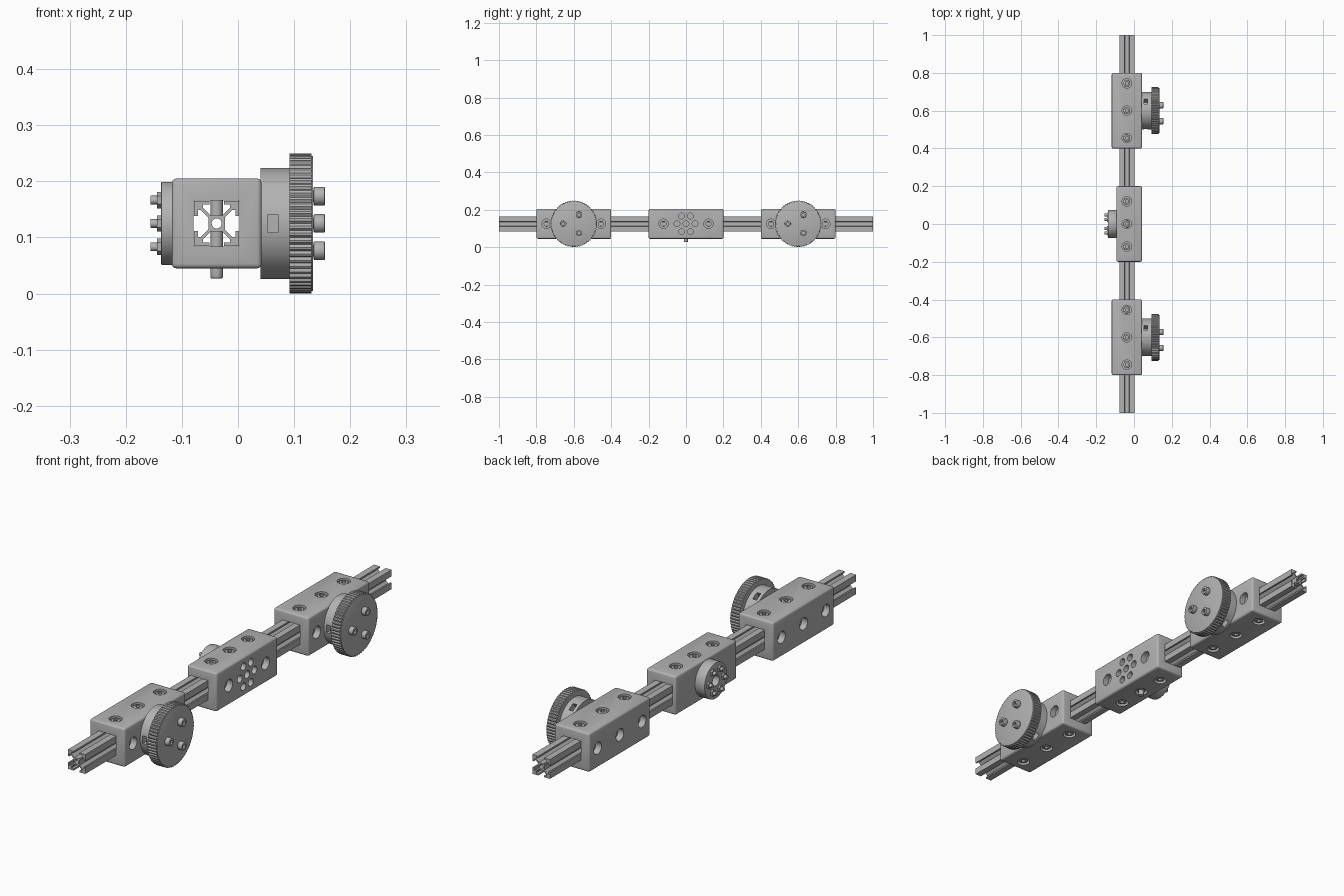
import bpy, bmesh
from math import sin, cos, pi, radians
from mathutils import Vector, Matrix

cube = bpy.data.objects.get("Cube")
if cube:
    bpy.data.objects.remove(cube, do_unlink=True)

grey = bpy.data.materials.new("machined grey")
grey.use_nodes = True
grey.diffuse_color = (0.45, 0.45, 0.45, 1)
grey.node_tree.nodes["Principled BSDF"].inputs["Base Color"].default_value = grey.diffuse_color

CX, CZ = -0.038, 0.125      # axis of the rail
TOP, BOTTOM = 0.205, 0.045  # block faces
RIGHT = 0.042


def add(name, bm):
    bmesh.ops.recalc_face_normals(bm, faces=bm.faces)
    mesh = bpy.data.meshes.new(name)
    bm.to_mesh(mesh)
    bm.free()
    mesh.materials.append(grey)
    ob = bpy.data.objects.new(name, mesh)
    bpy.context.collection.objects.link(ob)
    return ob


def activate(ob):
    bpy.ops.object.select_all(action='DESELECT')
    ob.select_set(True)
    bpy.context.view_layer.objects.active = ob


def smooth(ob):
    activate(ob)
    bpy.ops.object.shade_smooth_by_angle(angle=radians(35))
    return ob


def cut(ob, cutters):
    for c in cutters:
        mod = ob.modifiers.new("cut", 'BOOLEAN')
        mod.operation, mod.solver, mod.object = 'DIFFERENCE', 'EXACT', c
        activate(ob)
        bpy.ops.object.modifier_apply(modifier=mod.name)
        bpy.data.objects.remove(c, do_unlink=True)
    return ob


def rod(name, start, end, radius, sides=32, bevel=0):
    a, b = Vector(start), Vector(end)
    turn = (b - a).to_track_quat('Z', 'Y').to_matrix().to_4x4()
    bm = bmesh.new()
    bmesh.ops.create_cone(bm, cap_ends=True, segments=sides, radius1=radius, radius2=radius,
                          depth=(b - a).length, matrix=Matrix.Translation((a + b) / 2) @ turn)
    if bevel:
        rims = [e for f in bm.faces if len(f.verts) > 4 for e in f.edges]
        bmesh.ops.bevel(bm, geom=rims, offset=bevel, segments=2, profile=0.5, affect='EDGES')
    return add(name, bm)


def box(name, low, high, bevel=0, matrix=Matrix()):
    lo, hi = Vector(low), Vector(high)
    bm = bmesh.new()
    bmesh.ops.create_cube(bm, size=1, matrix=matrix @ Matrix.Translation((lo + hi) / 2)
                          @ Matrix.Diagonal((*(hi - lo), 1)))
    if bevel:
        bmesh.ops.bevel(bm, geom=bm.edges[:], offset=bevel, segments=3, profile=0.5, affect='EDGES')
    return add(name, bm)


def prism(name, points, step):
    bm = bmesh.new()
    face = bm.faces.new([bm.verts.new(p) for p in points])
    new = bmesh.ops.extrude_face_region(bm, geom=[face])["geom"]
    bmesh.ops.translate(bm, vec=step, verts=[v for v in new if isinstance(v, bmesh.types.BMVert)])
    return add(name, bm)


def join(parts):
    activate(parts[0])
    for p in parts:
        p.select_set(True)
    bpy.ops.object.join()
    return parts[0]


# Socket head bolt, top of head at its origin and shaft along -z
head = cut(rod("socket_bolt", (0, 0, -0.022), (0, 0, 0), 0.018, 28, 0.002),
           [rod("socket", (0, 0, -0.012), (0, 0, 0.01), 0.0095, 6)])
bolt_mesh = smooth(join([head, rod("shaft", (0, 0, -0.064), (0, 0, -0.021), 0.011, 20)])).data
bpy.data.objects.remove(head)


def bolt(name, place, outward, scale=1):
    ob = bpy.data.objects.new(name, bolt_mesh)
    ob.matrix_world = (Matrix.Translation(place) @ Vector(outward).to_track_quat('Z', 'Y')
                       .to_matrix().to_4x4() @ Matrix.Scale(scale, 4))
    bpy.context.collection.objects.link(ob)


# Slotted rail: one side's profile turned four times
side = [(10, 10), (3.3, 10), (3.3, 8.4), (6, 8.4), (6, 7), (2.6, 3.6)]
side += [(-x, z) for x, z in reversed(side[1:])]
outline = []
for k in range(4):
    c, s = round(cos(k * pi / 2)), round(sin(k * pi / 2))
    outline += [(CX + 0.004 * (x * c - z * s), -1, CZ + 0.004 * (x * s + z * c)) for x, z in side]
rail = prism("slotted_rail", outline, (0, 2, 0))
cut(rail, [rod("bore", (CX, -1.1, CZ), (CX, 1.1, CZ), 0.009, 20)])


def counterbore(place, outward, radius=0.025, depth=0.026):
    """Wide pocket and narrow through hole."""
    p, n = Vector(place), Vector(outward)
    return [rod("pocket", p + n * 0.02, p - n * depth, radius),
            rod("hole", p + n * 0.02, p - n * 0.045, radius * 0.55)]


def block(name, y, left, pitch):
    ob = box(name, (left, y - 0.2, BOTTOM), (RIGHT, y + 0.2, TOP), 0.008)
    cutters = [box("channel", (CX - 0.041, y - 0.3, CZ - 0.041), (CX + 0.041, y + 0.3, CZ + 0.041))]
    for dy in (-pitch, 0, pitch):
        for z, n in ((TOP, 1), (BOTTOM, -1)):
            cutters += counterbore((CX, y + dy, z), (0, 0, n))
            bolt(name + "_bolt", (CX, y + dy, z - 0.004 * n), (0, 0, n))
        if dy:
            cutters += counterbore((RIGHT, y + dy, CZ), (1, 0, 0))
        if left < -0.1:
            cutters += counterbore((left, y + dy, CZ), (-1, 0, 0))
    return cut(ob, cutters)


# End clamp blocks, each with a knurled hand wheel
for label, y in (("front", -0.6), ("back", 0.6)):
    smooth(block(label + "_block", y, -0.118, 0.145))
    spin = [Matrix.Translation((0, y, CZ)) @ Matrix.Rotation(radians(a), 4, 'X') for a in (60, 180, 300)]
    hub = rod(label + "_wheel_hub", (RIGHT - 0.002, y, CZ), (0.094, y, CZ), 0.099, 64)
    cut(hub, [box("nut_slot", (0.053, 0.06, -0.016), (0.071, 0.12, 0.016), 0, m) for m in spin])
    smooth(hub)
    ring = []
    for i in range(180):
        a, r = 2 * pi * i / 180, 0.1205 if i % 3 == 0 else 0.1245
        ring.append((0.092, y + r * cos(a), CZ + r * sin(a)))
    prism(label + "_knurled_wheel", ring, (0.039, 0, 0))
    smooth(rod(label + "_wheel_face", (0.12, y, CZ), (0.134, y, CZ), 0.1205, 64, 0.002))
    for m in spin:
        bolt(label + "_wheel_bolt", m @ Vector((0.155, 0.056, 0)), (1, 0, 0), 0.92)

# Middle block with a ring of small holes
circle = [(0.048 * cos(k * pi / 3), CZ + 0.048 * sin(k * pi / 3)) for k in range(6)]
middle = block("middle_block", 0, -0.093, 0.12)
cut(middle, [rod("ring_hole", (RIGHT - 0.03, y, z), (RIGHT + 0.02, y, z), 0.0155, 24)
             for y, z in circle + [(0, CZ)]])
smooth(middle)
smooth(rod("middle_bottom_pin", (CX, 0, 0.027), (CX, 0, 0.06), 0.011, 24, 0.002))

# Round hub with six studs and nuts
hub = rod("middle_hub", (-0.137, 0, CZ), (-0.09, 0, CZ), 0.074, 64, 0.002)
smooth(cut(hub, [rod("hub_bore", (-0.16, 0, CZ), (-0.11, 0, CZ), 0.022)]))
for y, z in circle:
    rod("hub_nut", (-0.144, y, z), (-0.13, y, z), 0.0145, 6)
    smooth(rod("hub_stud", (-0.156, y, z), (-0.13, y, z), 0.0078, 20, 0.001))
